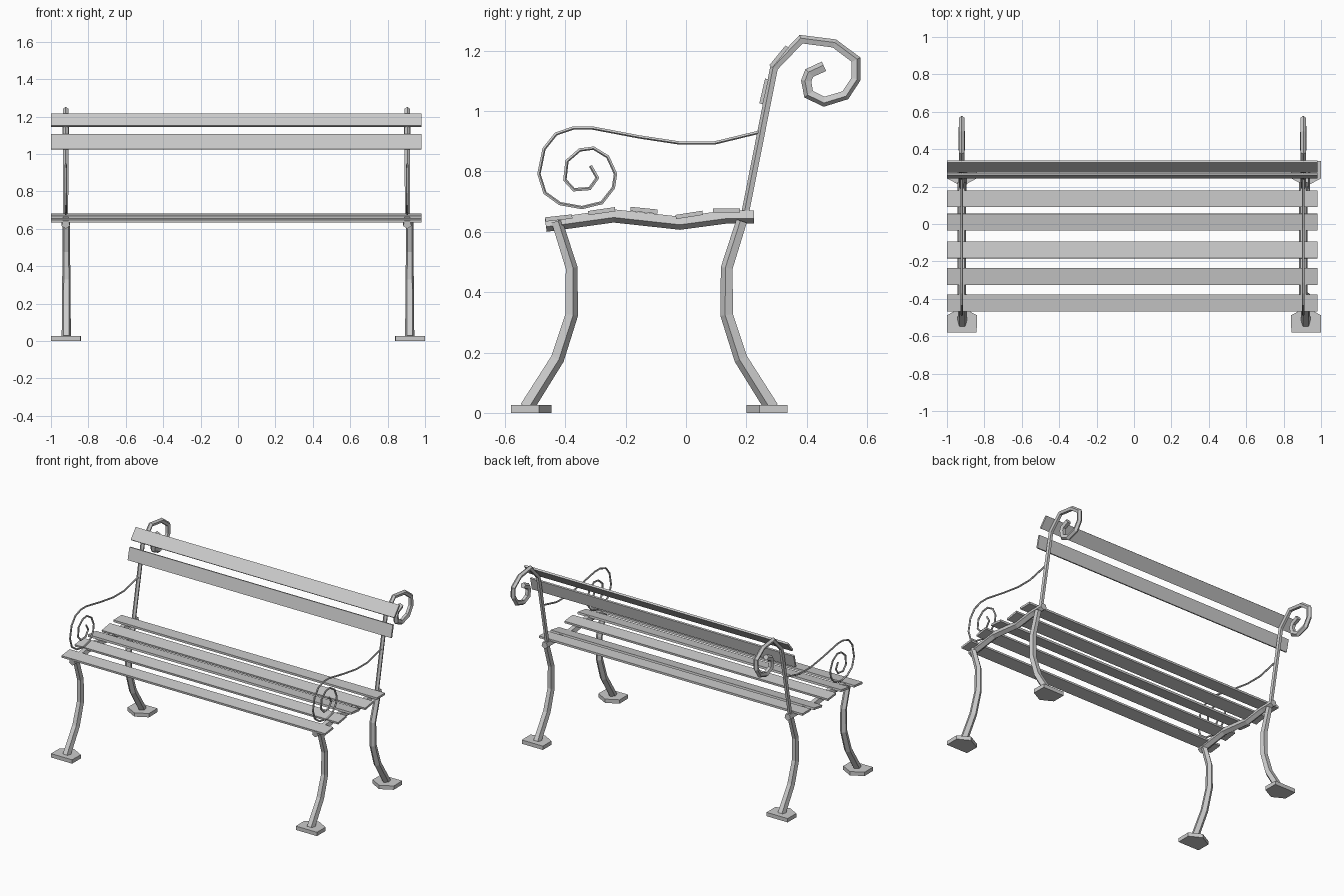
import bpy, bmesh, math
from mathutils import Vector

if "Cube" in bpy.data.objects:
    bpy.data.objects.remove(bpy.data.objects["Cube"])


def finish(name, bm):
    bmesh.ops.recalc_face_normals(bm, faces=bm.faces)
    me = bpy.data.meshes.new(name)
    bm.to_mesh(me)
    bm.free()
    ob = bpy.data.objects.new(name, me)
    bpy.context.collection.objects.link(ob)
    return ob


def loft(name, rings):
    """Skin a list of equal-sized vertex rings and cap both ends."""
    bm = bmesh.new()
    vs = [[bm.verts.new(p) for p in ring] for ring in rings]
    n = len(vs[0])
    for a, b in zip(vs, vs[1:]):
        for i in range(n):
            j = (i + 1) % n
            bm.faces.new((a[i], a[j], b[j], b[i]))
    bm.faces.new(vs[0])
    bm.faces.new(vs[-1])
    return finish(name, bm)


def bar(name, x, path, r0, r1, side=1):
    """Sweep a five-sided bar along a (y, z) path; its ridge points to the left of travel * side."""
    pts = [Vector(p) for p in path]
    rings = []
    for i, p in enumerate(pts):
        t_in = (p - pts[max(i - 1, 0)]).normalized() if i else (pts[1] - p).normalized()
        t_out = (pts[i + 1] - p).normalized() if i < len(pts) - 1 else t_in
        t = (t_in + t_out).normalized()
        n = Vector((-t.y, t.x)) * side / max(t.dot(t_in), 0.5)
        r = r0 + (r1 - r0) * i / (len(pts) - 1)
        ring = []
        for k in range(5):
            a = math.tau * k / 5
            q = p + n * r * math.cos(a)
            ring.append((x + r * math.sin(a), q.x, q.y))
        rings.append(ring)
    return loft(name, rings)


def slat(name, a, b, thick):
    """Plank whose outer face runs from a to b in (y, z)."""
    a, b = Vector(a), Vector(b)
    d = (b - a).normalized()
    n = Vector((d.y, -d.x)) * thick
    return loft(name, [[(x, p.x, p.y) for p in (a, b, b + n, a + n)] for x in (-1, 0.98)])


LEG = [(-.43, .635), (-.381, .48), (-.381, .325), (-.428, .18), (-.53, .018)]
FOOT = [(-.079, -.58), (.079, -.58), (.08, -.488), (0, -.445), (-.08, -.488)]
MID = -.122  # y of the plane between front and back legs
RAIL = [(-.465, .624), (-.24, .655), (-.02, .631), (.13, .651), (.225, .651)]
SCROLL = [(.196, .655), (.293, 1.144), (.382, 1.237), (.491, 1.223), (.562, 1.17),
          (.562, 1.107), (.527, 1.054), (.458, 1.033), (.408, 1.057), (.4, 1.1),
          (.41, 1.125), (.458, 1.147)]
ARM = [(.243, .931), (.094, .895), (-.021, .895), (-.154, .915), (-.312, .945),
       (-.372, .945), (-.431, .925), (-.471, .875), (-.488, .792), (-.468, .729),
       (-.418, .693), (-.345, .68), (-.279, .696), (-.24, .746), (-.233, .792),
       (-.259, .849), (-.306, .878), (-.352, .872), (-.395, .835), (-.402, .772),
       (-.372, .739), (-.319, .743), (-.293, .779), (-.316, .819)]

# Legs and feet, the back pair mirrored from the front pair
for sx, lr in ((-1, "left"), (1, "right")):
    for back in (False, True):
        fb = "back" if back else "front"
        my = (lambda y: 2 * MID - y) if back else (lambda y: y)
        bar(f"{fb}_leg_{lr}", sx * .918, [(my(y), z) for y, z in LEG],
            .02, .026, -1 if back else 1)
        loft(f"{fb}_foot_{lr}",
             [[(sx * .92 + x, my(y), z) for x, y in FOOT] for z in (0, .026)])

# Seat rails, scrolled back uprights and spiral armrests
for x, lr in ((-.921, "left"), (.905, "right")):
    bar(f"seat_rail_{lr}", x, RAIL, .024, .024, -1)
    bar(f"back_upright_{lr}", x, SCROLL, .014, .019)
    bar(f"armrest_{lr}", x, ARM, .006, .006)

# Seat slats following the wave of the rails
SEAT = [(-.467, .648, .658), (-.325, .669, .682), (-.183, .683, .674),
        (-.035, .656, .67), (.09, .678, .678)]
for i, (y, z0, z1) in enumerate(SEAT):
    slat(f"seat_slat_{i + 1}", (y, z0), (y + .089, z1), .014)

# Backrest slats
slat("back_slat_lower", (.243, 1.026), (.262, 1.108), .012)
slat("back_slat_upper", (.276, 1.152), (.33, 1.218), .013)
